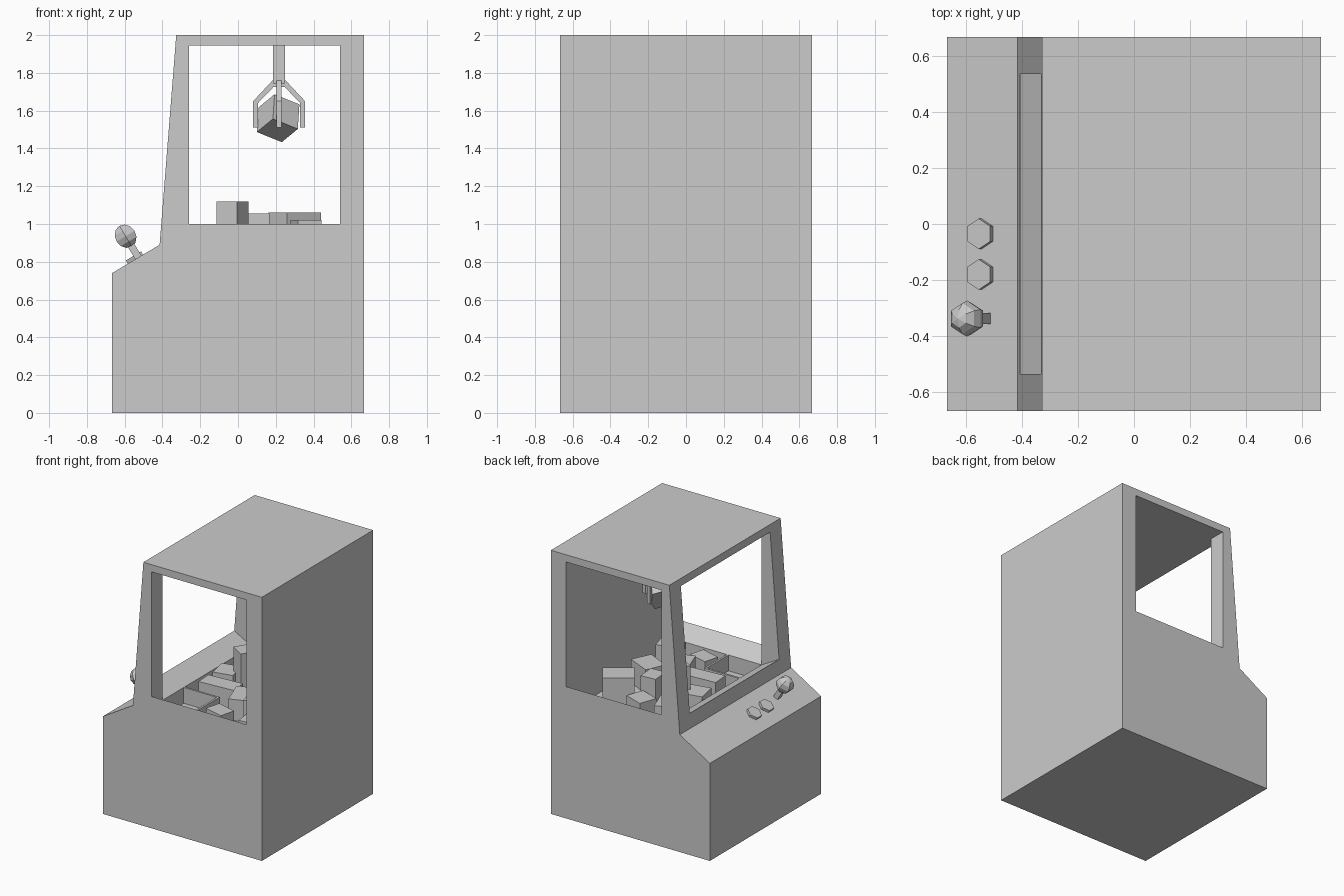
import bpy, bmesh, math
from mathutils import Matrix, Vector

if "Cube" in bpy.data.objects:
    bpy.data.objects.remove(bpy.data.objects["Cube"])


def finish(name, bm):
    bmesh.ops.recalc_face_normals(bm, faces=bm.faces)
    me = bpy.data.meshes.new(name)
    bm.to_mesh(me)
    bm.free()
    ob = bpy.data.objects.new(name, me)
    bpy.context.collection.objects.link(ob)
    return ob


def prism(name, pts, axis, lo, hi, matrix=Matrix()):
    """Extrude a profile: axis 'y' takes (x, z) points, axis 'x' takes (y, z)."""
    bm = bmesh.new()
    place = (lambda p, t: (p[0], t, p[1])) if axis == 'y' else (lambda p, t: (t, p[0], p[1]))
    face = bm.faces.new([bm.verts.new(place(p, lo)) for p in pts])
    ext = bmesh.ops.extrude_face_region(bm, geom=[face])
    shift = Vector(place((0, 0), hi - lo))
    bmesh.ops.translate(bm, vec=shift, verts=[v for v in ext['geom'] if isinstance(v, bmesh.types.BMVert)])
    bm.transform(matrix)
    return finish(name, bm)


def box(name, centre, size, rot=Matrix()):
    bm = bmesh.new()
    bmesh.ops.create_cube(bm, size=1, matrix=Matrix.Translation(centre) @ rot @ Matrix.Diagonal((*size, 1)))
    return finish(name, bm)


def cut(target, cutter):
    mod = target.modifiers.new("cut", 'BOOLEAN')
    mod.operation, mod.solver, mod.object = 'DIFFERENCE', 'EXACT', cutter
    bpy.context.view_layer.objects.active = target
    bpy.ops.object.modifier_apply(modifier=mod.name)
    bpy.data.objects.remove(cutter)


# Cabinet body, hollowed by a pit and by window openings with sloping sills
H = 0.667
X0, X1, Y, TOP = -0.26, 0.54, 0.535, 1.945
FLOOR, LIP = 0.80, 0.92
cabinet = prism("cabinet", [(-H, 0), (H, 0), (H, 2), (-0.327, 2), (-0.415, 0.89), (-H, 0.74)], 'y', -H, H)
cut(cabinet, prism("side_window_cutter", [(-Y, LIP), (Y, LIP), (H, 1), (0.8, 1), (0.8, TOP),
                                          (-0.8, TOP), (-0.8, 1), (-H, 1)], 'x', X0, X1))
cut(cabinet, prism("front_window_cutter", [(0.1, LIP), (X0, LIP), (-0.406, 1), (-0.8, 1),
                                           (-0.8, TOP), (0.1, TOP)], 'y', -Y, Y))
cut(cabinet, box("pit_cutter", ((X0 + X1) / 2, 0, (FLOOR + 1.2) / 2), (X1 - X0, 2 * Y, 1.2 - FLOOR)))

# Prize chute walls in the front corner
wall_h = LIP - FLOOR
box("chute_wall_back", (0.025, -0.40, FLOOR + wall_h / 2), (0.015, 0.27, wall_h))
box("chute_wall_side", (-0.114, -0.272, FLOOR + wall_h / 2), (0.292, 0.015, wall_h))

# Claw: stem and four bent fingers
CX = 0.2175
box("claw_stem", (CX, 0, 1.845), (0.065, 0.065, 0.20))
finger = [(0.0, 1.76), (0.035, 1.76), (0.1375, 1.65), (0.1375, 1.51), (0.112, 1.51),
          (0.112, 1.64), (0.03, 1.725), (0.0, 1.725)]
for k in range(4):
    m = Matrix.Translation((CX, 0, 0)) @ Matrix.Rotation(k * math.pi / 2, 4, 'Z')
    prism(f"claw_finger_{k + 1}", finger, 'y', -0.0125, 0.0125, m)

# Tumbled cube held in the claw
a = Vector((-0.085, 0.112, -0.07)).normalized()
b = Vector((0.13, 0.069, -0.055))
b = (b - a * b.dot(a)).normalized()
rot = Matrix((a, b, a.cross(b))).transposed().to_4x4()
box("held_prize", (0.2125, 0, 1.56), (0.157,) * 3, rot)

# Loose prizes: x, y, top height, length, width, height, turn in degrees
prizes = [
    (0.30, 0.38, 1.06, 0.22, 0.17, 0.26, 35),
    (-0.03, 0.12, 1.12, 0.13, 0.11, 0.32, -32),
    (0.10, 0.25, 1.055, 0.12, 0.14, 0.25, 5),
    (-0.06, -0.12, 0.95, 0.28, 0.13, 0.15, 4),
    (0.36, -0.30, 1.02, 0.13, 0.15, 0.22, 15),
    (0.17, -0.20, 0.96, 0.13, 0.22, 0.16, 20),
    (0.33, -0.02, 0.98, 0.20, 0.16, 0.18, -25),
    (-0.13, 0.38, 0.96, 0.17, 0.20, 0.16, 20),
    (0.15, -0.43, 0.92, 0.16, 0.12, 0.12, -15),
    (0.08, 0.42, 0.95, 0.16, 0.14, 0.15, -20),
    (0.43, -0.45, 0.93, 0.14, 0.12, 0.13, 8),
    (-0.16, 0.10, 0.94, 0.15, 0.16, 0.14, 12),
]
for i, (x, y, top, l, w, h, turn) in enumerate(prizes):
    box(f"prize_{i + 1}", (x, y, top - h / 2), (l, w, h), Matrix.Rotation(math.radians(turn), 4, 'Z'))

# Control panel frame: local z is the panel normal
tilt = Matrix.Rotation(-math.atan2(0.15, 0.252), 4, 'Y')


def on_panel(x, y):
    z = 0.74 + (x + H) * 0.15 / 0.252
    return Matrix.Translation((x, y, z)) @ tilt


# Two six-sided buttons
for i, y in enumerate((-0.035, -0.18)):
    bm = bmesh.new()
    bmesh.ops.create_cone(bm, cap_ends=True, segments=6, radius1=0.054, radius2=0.054, depth=0.04,
                          matrix=on_panel(-0.543, y))
    finish(f"button_{i + 1}", bm)

# Joystick shaft and faceted ball
base = on_panel(-0.528, -0.337)
bm = bmesh.new()
bmesh.ops.create_cube(bm, size=1, matrix=base @ Matrix.Translation((0, 0, 0.045)) @ Matrix.Diagonal((0.038, 0.038, 0.11, 1)))
finish("joystick_shaft", bm)
bm = bmesh.new()
bmesh.ops.create_uvsphere(bm, u_segments=6, v_segments=6, radius=0.064,
                          matrix=base @ Matrix.Translation((0, 0, 0.131)))
finish("joystick_ball", bm)
